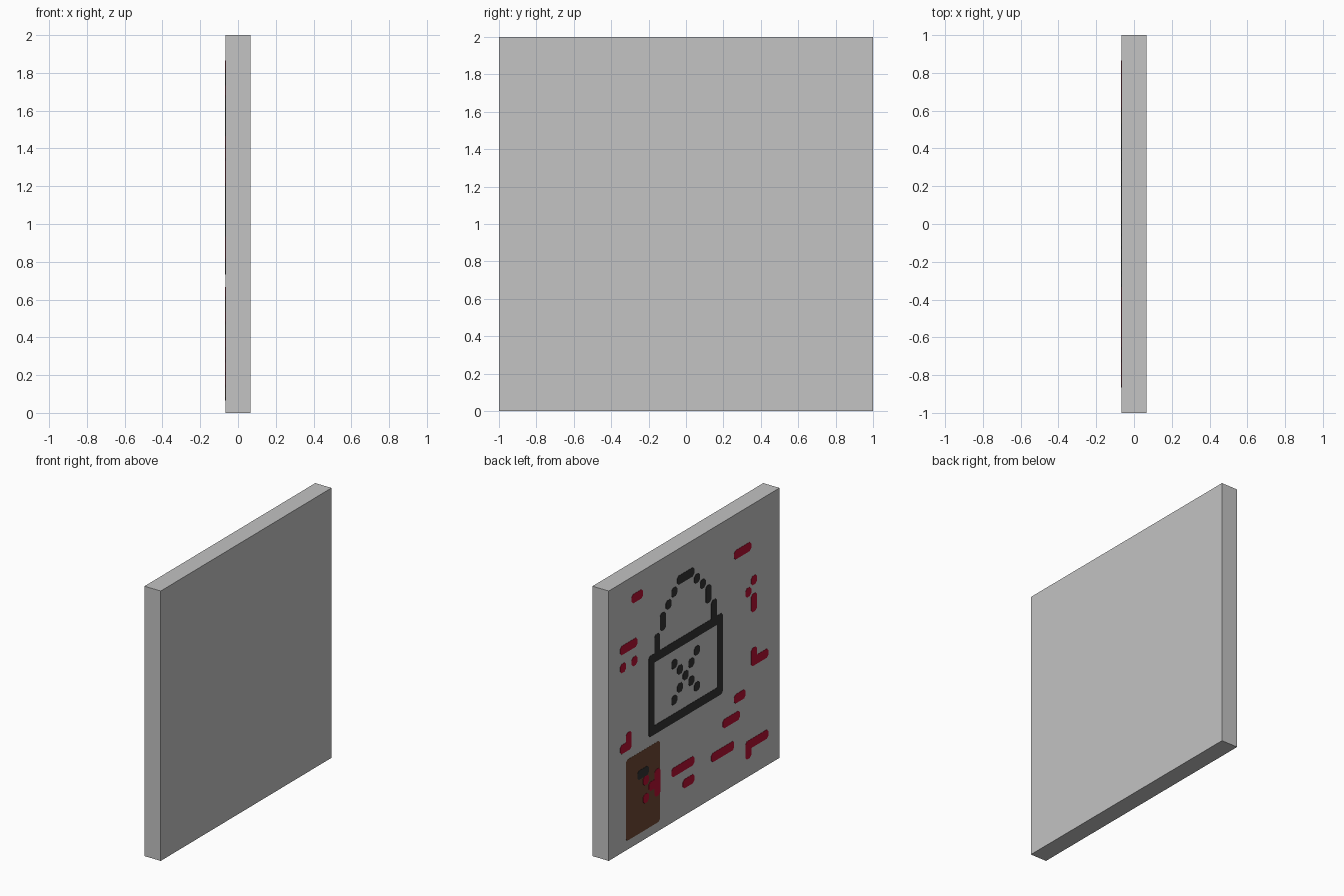
import bpy, bmesh

if "Cube" in bpy.data.objects:
    bpy.data.objects.remove(bpy.data.objects["Cube"])

C = 2 / 30            # size of one painted square (30 x 30 grid on the panel)
HALF = C              # half thickness of the panel


def material(name, rgb):
    m = bpy.data.materials.new(name)
    m.diffuse_color = (*rgb, 1)
    m.use_nodes = True
    m.node_tree.nodes["Principled BSDF"].inputs["Base Color"].default_value = m.diffuse_color
    return m


grey = material("panel_grey", (0.546, 0.546, 0.546))
black = material("soft_black", (0.032, 0.032, 0.032))
brown = material("wood_brown", (0.153, 0.065, 0.034))
red = material("dark_red", (0.462, 0.0052, 0.032))


def finish(name, bm, mat):
    bmesh.ops.recalc_face_normals(bm, faces=bm.faces)
    me = bpy.data.meshes.new(name)
    bm.to_mesh(me)
    bm.free()
    me.materials.append(mat)
    ob = bpy.data.objects.new(name, me)
    bpy.context.collection.objects.link(ob)
    return ob


def cells(rects):
    """Expand (col, row, last col, last row) blocks into grid squares."""
    return {(c, r) for a, b, c1, r1 in rects
            for c in range(a, c1 + 1) for r in range(b, r1 + 1)}


def plate(name, squares, mat, height, cut=0.25):
    """Thin plate on the -x face; free corners are clipped."""
    bm = bmesh.new()
    for c, r in sorted(squares):
        pts = []
        for dx, dy in ((-1, -1), (1, -1), (1, 1), (-1, 1)):
            x, y = c + 0.5 + dx * 0.5, r + 0.5 + dy * 0.5
            if (c + dx, r) in squares or (c, r + dy) in squares:
                pts.append((x, y))
            else:
                pair = [(x, y - dy * cut), (x - dx * cut, y)]
                pts += pair if dx * dy > 0 else pair[::-1]
        # keep a consistent winding around the square
        bm.faces.new([bm.verts.new((-HALF + 0.002, 1 - x * C, 2 - y * C))
                      for x, y in pts])
    bmesh.ops.remove_doubles(bm, verts=bm.verts, dist=1e-4)
    ext = bmesh.ops.extrude_face_region(bm, geom=bm.faces[:], use_keep_orig=True)
    for v in ext["geom"]:
        if isinstance(v, bmesh.types.BMVert):
            v.co.x = -HALF - height
    return finish(name, bm, mat)


# Panel
bm = bmesh.new()
bmesh.ops.create_cube(bm, size=1)
for v in bm.verts:
    v.co = (v.co.x * 2 * HALF, v.co.y * 2, v.co.z * 2 + 1)
finish("panel", bm, grey)

# Padlock body outline
body = cells([(7, 10, 19, 18)]) - cells([(8, 11, 18, 17)])
# Padlock shackle, mirrored about column 13
half = cells([(8, 8, 8, 9), (9, 6, 9, 7), (10, 5, 10, 5), (11, 4, 11, 4), (12, 3, 13, 3)])
shackle = half | {(26 - c, r) for c, r in half}
plate("padlock_outline", body | shackle, black, 0.002)

# Cross inside the padlock
cross = {(13 + d * s, 14 + d) for d in range(-2, 3) for s in (-1, 1)}
plate("padlock_cross", cross, black, 0.002)

# Small door and its handle
plate("door", cells([(3, 20, 8, 28)]), brown, 0.001)
plate("door_handle", cells([(5, 22, 6, 22)]), black, 0.003)
plate("door_marks", cells([(6, 23, 6, 23), (7, 24, 7, 24), (8, 23, 8, 25), (6, 25, 6, 25)]),
      red, 0.003)

# Scattered red marks
plate("red_marks", cells([
    (22, 4, 24, 4), (4, 2, 5, 2), (2, 7, 4, 7), (2, 9, 2, 9), (4, 9, 4, 9),
    (25, 8, 25, 8), (24, 9, 24, 9), (25, 10, 25, 11),
    (25, 16, 25, 17), (26, 17, 27, 17), (22, 20, 23, 20), (20, 22, 22, 22),
    (18, 25, 21, 25), (24, 26, 27, 26), (24, 27, 24, 27),
    (11, 24, 14, 24), (13, 26, 14, 26), (3, 17, 3, 18), (2, 18, 2, 18),
]), red, 0.002)
